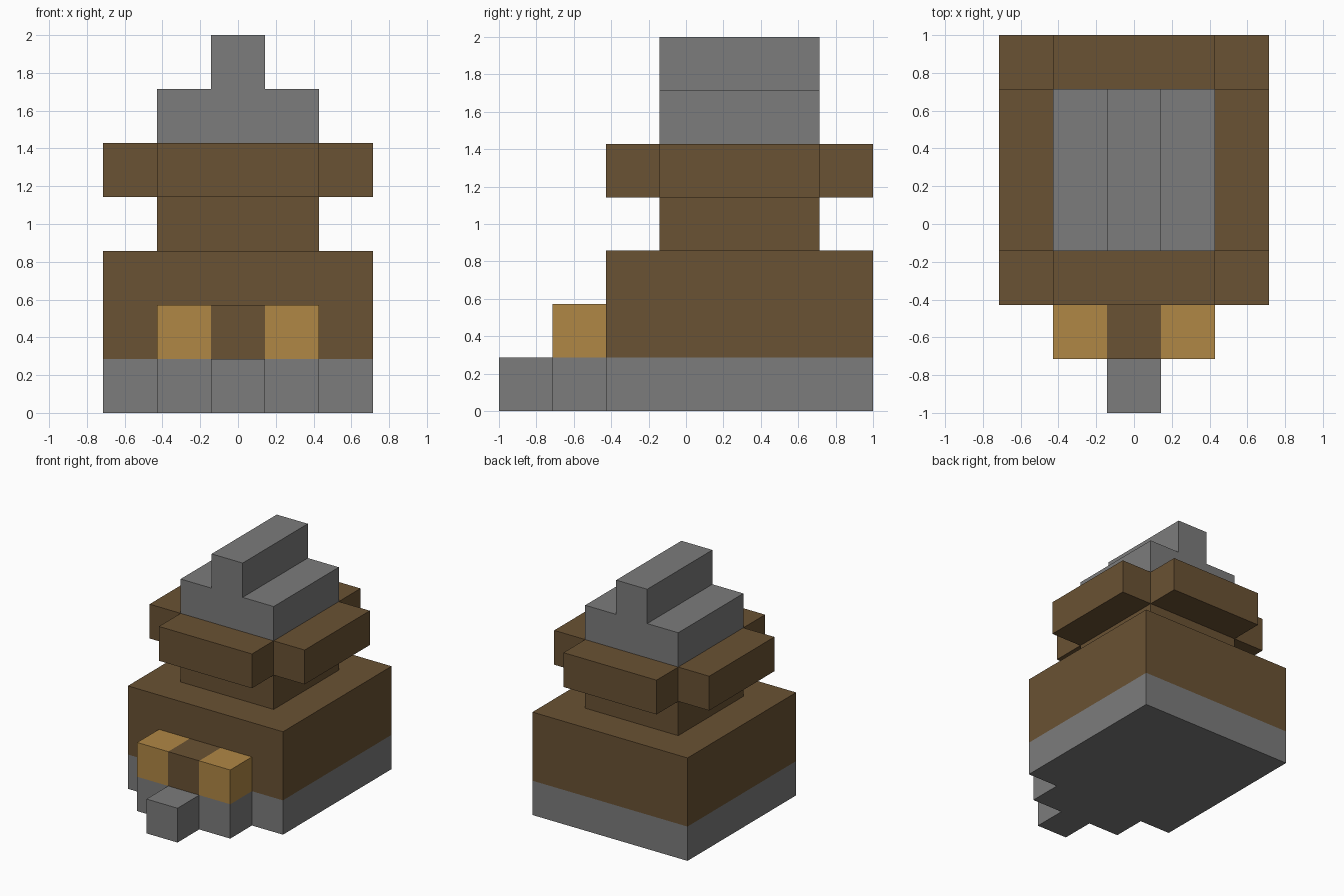
import bpy
import bmesh
from mathutils import Matrix, Vector

U = 2 / 7  # one block

if "Cube" in bpy.data.objects:
    bpy.data.objects.remove(bpy.data.objects["Cube"], do_unlink=True)


def material(name, rgb):
    mat = bpy.data.materials.new(name)
    mat.use_nodes = True
    color = (*rgb, 1)
    mat.diffuse_color = color
    mat.node_tree.nodes["Principled BSDF"].inputs["Base Color"].default_value = color
    return mat


stone = material("grey stone", (0.2, 0.2, 0.2))
wood = material("dark brown wood", (0.144, 0.084, 0.033))
gold = material("golden wood", (0.434, 0.242, 0.06))


def prism(name, half_outline, low, high, mat, along="z"):
    """Mirror a right-hand outline in blocks across x = 0 and extrude it."""
    outline = half_outline + [(-x, v) for x, v in reversed(half_outline)]
    bm = bmesh.new()
    if along == "z":
        points = [(x, v, low) for x, v in outline]
        push = Vector((0, 0, high - low))
    else:
        points = [(x, low, v) for x, v in outline]
        push = Vector((0, high - low, 0))
    face = bm.faces.new([bm.verts.new(p) for p in points])
    result = bmesh.ops.extrude_face_region(bm, geom=[face], use_keep_orig=True)
    moved = [g for g in result["geom"] if isinstance(g, bmesh.types.BMVert)]
    bmesh.ops.translate(bm, verts=moved, vec=push)
    bmesh.ops.recalc_face_normals(bm, faces=bm.faces)
    return finish(name, bm, mat)


def finish(name, bm, mat):
    bmesh.ops.scale(bm, verts=bm.verts, vec=(U, U, U))
    mesh = bpy.data.meshes.new(name)
    bm.to_mesh(mesh)
    bm.free()
    mesh.materials.append(mat)
    obj = bpy.data.objects.new(name, mesh)
    bpy.context.collection.objects.link(obj)
    return obj


def block(name, center, size, mat):
    bm = bmesh.new()
    bmesh.ops.create_cube(bm, size=1, matrix=Matrix.LocRotScale(center, None, size))
    return finish(name, bm, mat)


# Stone foundation with porch floor and entry step
prism("foundation", [(0.5, -3.5), (0.5, -2.5), (1.5, -2.5), (1.5, -1.5),
                     (2.5, -1.5), (2.5, 3.5)], 0, 1, stone)

# Main storey and narrow upper storey
block("main_storey", Vector((0, 1, 2)), Vector((5, 5, 2)), wood)
block("upper_storey", Vector((0, 1, 3.5)), Vector((3, 3, 1)), wood)

# Entrance: brown door between golden posts
block("door", Vector((0, -2, 1.5)), Vector((1, 1, 1)), wood)
for side, x in (("left", 1), ("right", -1)):
    block(side + "_door_post", Vector((x, -2, 1.5)), Vector((1, 1, 1)), gold)

# Cross-shaped eaves
prism("eaves", [(1.5, -1.5), (1.5, -0.5), (2.5, -0.5), (2.5, 2.5),
                (1.5, 2.5), (1.5, 3.5)], 4, 5, wood)

# Stepped stone roof
prism("roof", [(1.5, 5), (1.5, 6), (0.5, 6), (0.5, 7)], -0.5, 2.5, stone, along="y")
